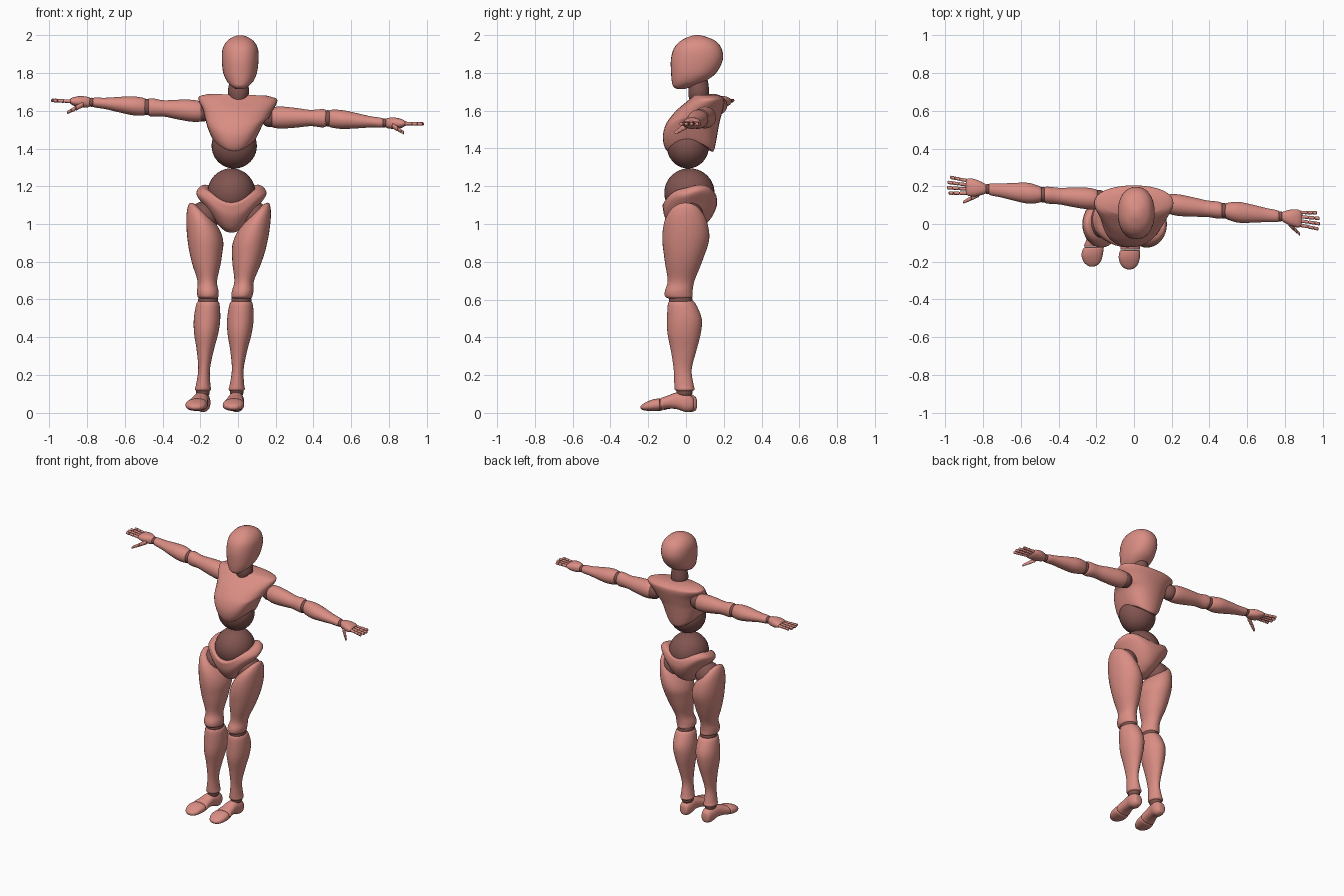
import bpy, bmesh, math
from mathutils import Vector, Matrix

cube = bpy.data.objects.get("Cube")
if cube:
    bpy.data.objects.remove(cube)


def material(name, rgb):
    m = bpy.data.materials.new(name)
    m.use_nodes = True
    m.diffuse_color = (*rgb, 1)
    m.node_tree.nodes["Principled BSDF"].inputs["Base Color"].default_value = (*rgb, 1)
    return m


BODY = material("salmon_body", (0.70, 0.27, 0.23))
JOINT = material("brown_joint", (0.22, 0.09, 0.08))
parts = []


def finish(name, bm, mat):
    bmesh.ops.recalc_face_normals(bm, faces=bm.faces)
    mesh = bpy.data.meshes.new(name)
    bm.to_mesh(mesh)
    bm.free()
    mesh.materials.append(mat)
    obj = bpy.data.objects.new(name, mesh)
    bpy.context.collection.objects.link(obj)
    parts.append(obj)


def ball(name, center, radii):
    bm = bmesh.new()
    bmesh.ops.create_uvsphere(bm, u_segments=32, v_segments=20, radius=1)
    bmesh.ops.transform(bm, verts=bm.verts,
                        matrix=Matrix.Translation(center) @ Matrix.Diagonal((*radii, 1)))
    finish(name, bm, JOINT)


def smooth_rings(rings, steps):
    """Catmull-Rom rows between the given rows."""
    out = []
    last = len(rings) - 1
    for i in range(last):
        a, b, c, d = (rings[min(max(i + k, 0), last)] for k in (-1, 0, 1, 2))
        for s in range(steps):
            t = s / steps
            out.append([q + t * (r - p + t * (2 * p - 5 * q + 4 * r - e + t * (3 * (q - r) + e - p))) / 2
                        for p, q, r, e in zip(a, b, c, d)])
    return out + [rings[-1]]


def loft(name, axis, rings, mat=None, warp=None, power=2.0, sides=32, steps=4):
    """Rings are (position on axis, low and high of first cross axis, low and high of second)."""
    bm = bmesh.new()
    order = {"x": (0, 1, 2), "y": (1, 0, 2), "z": (2, 0, 1)}[axis]
    rows = []
    for pos, p0, p1, q0, q1 in smooth_rings(rings, steps):
        row = []
        for k in range(sides):
            ang = 2 * math.pi * k / sides
            c, s = math.cos(ang), math.sin(ang)
            co = Vector()
            co[order[0]] = pos
            co[order[1]] = (p0 + p1) / 2 + (p1 - p0) / 2 * math.copysign(abs(c) ** (2 / power), c)
            co[order[2]] = (q0 + q1) / 2 + (q1 - q0) / 2 * math.copysign(abs(s) ** (2 / power), s)
            row.append(bm.verts.new(warp(co) if warp else co))
        rows.append(row)
    for lo, hi in zip(rows, rows[1:]):
        for k in range(sides):
            j = (k + 1) % sides
            bm.faces.new((lo[k], lo[j], hi[j], hi[k]))
    bm.faces.new(rows[0])
    bm.faces.new(rows[-1])
    finish(name, bm, mat or BODY)


def limb(name, start, end, profile, **kw):
    """Sideways limb: profile rows are (fraction, half depth, half height)."""
    rings = []
    for t, hy, hz in profile:
        c = Vector(start).lerp(Vector(end), t)
        rings.append((c.x, c.y - hy, c.y + hy, c.z - hz, c.z + hz))
    loft(name, "x", rings, **kw)


def clamp(v):
    return min(max(v, 0), 1)


# Head and neck
loft("head", "z", [
    (1.715, -.012, .032, -.05, -.005), (1.73, -.035, .055, -.069, .04),
    (1.755, -.058, .08, -.075, .10), (1.80, -.078, .10, -.079, .16),
    (1.87, -.086, .109, -.08, .195), (1.93, -.081, .105, -.064, .188),
    (1.97, -.058, .082, -.028, .155), (1.993, -.022, .046, .02, .1),
    (2.0, .006, .018, .05, .07)], power=2.2)
loft("neck", "z", [
    (1.65, -.04, .045, .02, .115), (1.69, -.053, .058, .012, .122),
    (1.73, -.05, .056, .016, .12), (1.79, -.035, .045, .03, .11)], mat=JOINT)


# Chest: lower rim arches up at the flanks, shoulders tilt slightly
def chest_warp(co):
    lift = .085 * clamp((1.56 - co.z) / .18) * (abs(co.x + .02) / .13) ** 2
    co.z += lift - .03 * co.x * clamp((co.z - 1.5) / .1)
    return co


loft("chest", "z", [
    (1.38, -.125, .085, -.09, .142), (1.395, -.142, .10, -.107, .15),
    (1.43, -.156, .118, -.12, .158), (1.48, -.166, .135, -.121, .167),
    (1.54, -.173, .155, -.10, .178), (1.60, -.185, .18, -.052, .194),
    (1.645, -.207, .205, .0, .204), (1.67, -.205, .203, .03, .198),
    (1.685, -.15, .15, .045, .165)], warp=chest_warp, power=2.2)
ball("abdomen_ball", (-.02, .01, 1.414), (.12, .112, .12))


# Pelvis: bowl raised at the hips and the back
def pelvis_warp(co):
    co.z += .12 * math.tanh(45 * (co.x + .035) ** 2) + .35 * max(co.y, 0)
    return co


ball("waist_ball", (-.035, .018, 1.165), (.127, .133, .13))
loft("pelvis", "z", [
    (.955, -.065, -.005, -.03, .07), (.97, -.11, .04, -.065, .115),
    (1.0, -.17, .10, -.092, .145), (1.04, -.22, .15, -.114, .163),
    (1.08, -.203, .133, -.122, .163), (1.105, -.175, .105, -.122, .155),
    (1.115, -.15, .08, -.10, .135)], warp=pelvis_warp, power=2.1)

# Legs: shared profiles of (height, half width, front, back) on each leg's own line
THIGH = [(1.1, .045, -.05, .05), (1.08, .075, -.09, .085), (1.02, .094, -.118, .115),
         (.92, .096, -.125, .122), (.8, .078, -.112, .085), (.7, .052, -.097, .045),
         (.645, .057, -.112, .035), (.615, .055, -.11, .035), (.605, .045, -.09, .025)]
SHIN = [(.593, .04, -.075, .03), (.58, .06, -.095, .05), (.5, .07, -.1, .083),
        (.42, .064, -.098, .078), (.33, .045, -.08, .055), (.23, .031, -.065, .03),
        (.15, .038, -.062, .04), (.125, .043, -.06, .045), (.115, .035, -.05, .035)]
# Foot rows are (y, half width, bottom, top)
FOOT = [(.043, .015, .03, .065), (.035, .03, .012, .085), (0, .04, .004, .105),
        (-.05, .04, .02, .108), (-.1, .047, .022, .09), (-.13, .053, .015, .08), (-.135, .046, .02, .072)]
TOE = [(-.138, .046, .018, .07), (-.145, .054, .012, .076), (-.18, .056, .01, .07),
       (-.215, .045, .012, .055), (-.235, .025, .018, .042), (-.24, .01, .025, .035)]


def leg(side, s, hip, knee, ankle, toe, back):
    def line(z):
        if z > .6:
            return knee + (hip - knee) * (z - .6) / .45
        return ankle + (knee - ankle) * (z - .12) / .48

    def thigh_warp(co):
        out = s * (co.x - line(co.z))
        co.z += clamp((co.z - .85) / .25) * (.9 * out - .035)
        return co

    def column(rows):
        return [(z, line(z) - h, line(z) + h, f, b) for z, h, f, b in rows]

    def along_foot(rows):
        out = []
        for y, h, z0, z1 in rows:
            c = ankle + (toe - ankle) * clamp(-y / .18)
            out.append((y + back, c - h, c + h, z0, z1))
        return out

    ball(side + "_hip_ball", (hip, .01, 1.035), (.08, .085, .085))
    loft(side + "_thigh", "z", column(THIGH), warp=thigh_warp)
    ball(side + "_knee_ball", (knee, -.028, .597), (.053, .062, .05))
    loft(side + "_shin", "z", column(SHIN))
    ball(side + "_ankle_ball", (ankle, -.008, .11), (.036, .042, .035))
    loft(side + "_foot", "y", along_foot(FOOT), power=2.3)
    loft(side + "_toe", "y", along_foot(TOE), power=2.3)


leg("right", -1, -.18, -.158, -.186, -.222, .015)
leg("left", 1, .085, .018, -.007, -.025, 0)

# Arms: profiles of (fraction, half depth, half height)
UPPER_ARM = [(0, .03, .03), (.04, .05, .052), (.2, .057, .058), (.45, .052, .052),
             (.7, .044, .043), (.88, .045, .048), (.96, .042, .046), (.98, .03, .035)]
FOREARM = [(.02, .03, .035), (.05, .042, .046), (.25, .055, .05), (.5, .048, .041),
           (.75, .037, .03), (.95, .031, .026), (.98, .022, .018)]
PALM = [(0, .018, .018), (.1, .028, .027), (.5, .044, .03), (.85, .047, .022), (1, .04, .012)]
SEGMENT = [(0, .005, .005), (.12, .0095, .01), (.5, .0085, .009), (.88, .009, .009), (1, .004, .004)]


def arm(side, shoulder, elbow, wrist, tip, thumb_tip):
    shoulder, elbow, wrist, tip = map(Vector, (shoulder, elbow, wrist, tip))
    ball(side + "_shoulder_ball", shoulder, (.05, .05, .052))
    limb(side + "_upper_arm", shoulder, elbow, UPPER_ARM)
    ball(side + "_elbow_ball", elbow, (.036, .041, .043))
    limb(side + "_forearm", elbow, wrist, FOREARM)
    ball(side + "_wrist_ball", wrist, (.022, .027, .024))
    knuckle = wrist.lerp(tip, .53)
    limb(side + "_palm", wrist.lerp(tip, .03), knuckle, PALM, power=2.3)
    # Fingers, each in three jointed segments
    for i, reach in enumerate((.92, 1, .98, .84)):
        spread = Vector((0, (i - 1.5) * .0225, 0))
        a = knuckle.lerp(tip, -.04) + spread
        b = knuckle.lerp(tip, reach) + spread * 1.25
        for k, (t0, t1) in enumerate(((0, .42), (.41, .73), (.72, 1))):
            limb(f"{side}_finger_{i + 1}_{k + 1}", a.lerp(b, t0), a.lerp(b, t1), SEGMENT, sides=12, steps=2)
    # Thumb
    root = wrist.lerp(tip, .2) + Vector((0, -.03, -.012))
    end = Vector(thumb_tip)
    for k, (t0, t1) in enumerate(((0, .5), (.48, .77), (.75, 1))):
        fat = [(t, h * (1.5 - .25 * k), v * (1.5 - .25 * k)) for t, h, v in SEGMENT]
        limb(f"{side}_thumb_{k + 1}", root.lerp(end, t0), root.lerp(end, t1), fat, sides=12, steps=2)


arm("right", (-.185, .13, 1.595), (-.483, .155, 1.62), (-.775, .185, 1.645),
    (-.99, .207, 1.655), (-.905, .115, 1.59))
arm("left", (.17, .108, 1.565), (.475, .07, 1.56), (.775, .04, 1.535),
    (.985, .015, 1.53), (.88, -.055, 1.483))

# Smooth shading with crisp rims
bpy.ops.object.select_all(action="DESELECT")
for obj in parts:
    obj.select_set(True)
bpy.context.view_layer.objects.active = parts[0]
bpy.ops.object.shade_smooth_by_angle(angle=math.radians(45))
